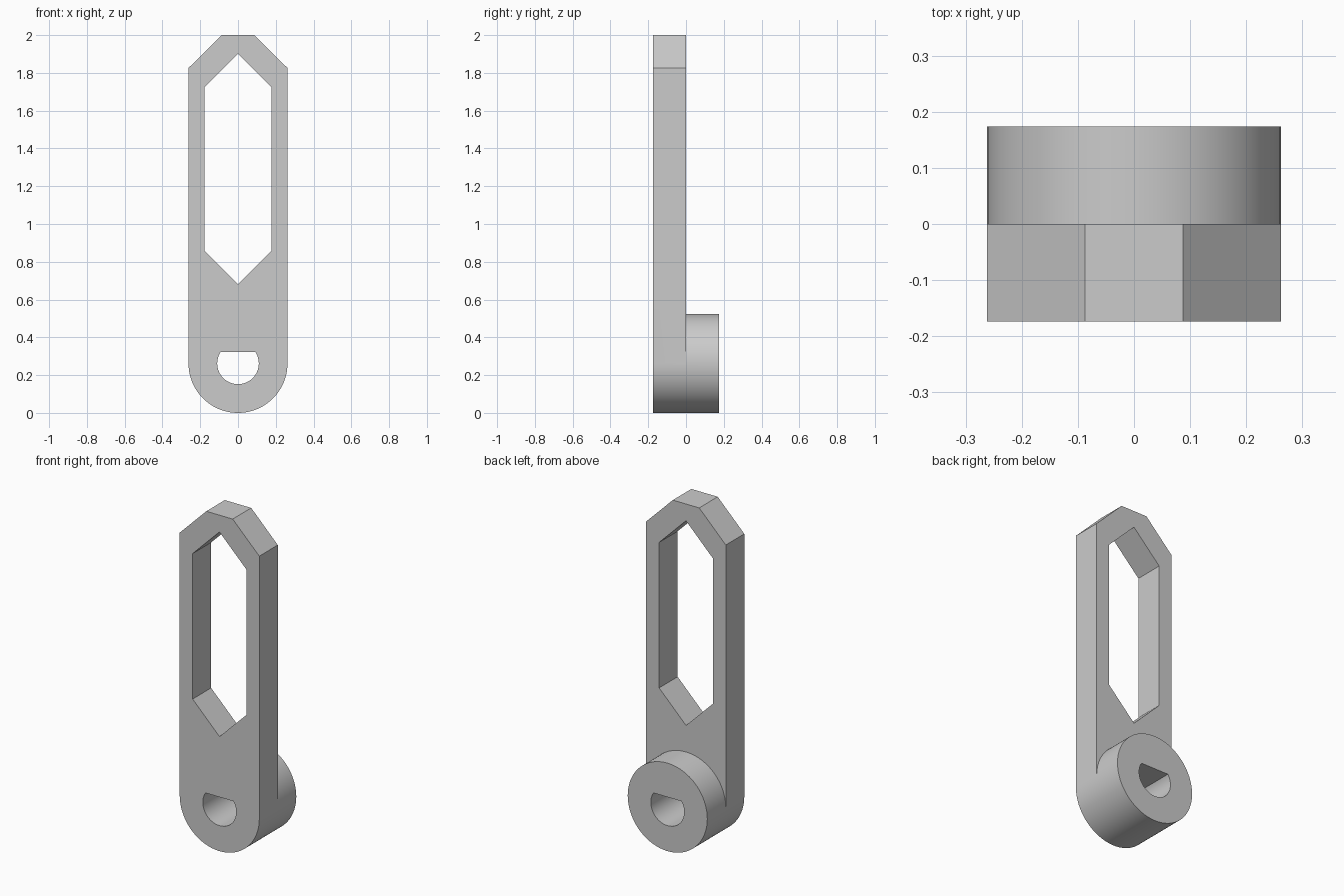
import bpy
import bmesh
from math import pi, cos, sin, asin, radians

old = bpy.data.objects.get("Cube")
if old:
    bpy.data.objects.remove(old, do_unlink=True)

R = 0.262        # rounded end and boss radius, also its centre height
DEPTH = 0.174    # thickness of the plate and of the boss
BORE = 0.11      # shaft hole radius
FLAT = 0.06      # height of the shaft flat above the hole centre


def arc(radius, start, end, steps):
    """Points (x, z) along an arc about the boss centre."""
    angles = [start + (end - start) * i / steps for i in range(steps + 1)]
    return [(radius * cos(a), R + radius * sin(a)) for a in angles]


# Profiles in the x-z plane
lower_arc = arc(R, pi, 2 * pi, 48)
upper_arc = arc(R, pi, 0, 48)
shoulders = [(R, 1.826), (0.087, 2.0), (-0.087, 2.0), (-R, 1.826)]
outline = lower_arc + shoulders
plate_back = upper_arc + shoulders
disc = lower_arc + upper_arc[::-1][1:-1]
slot = [(0, 1.9), (-0.177, 1.724), (-0.177, 0.858),
        (0, 0.682), (0.177, 0.858), (0.177, 1.724)]
flat_angle = asin(FLAT / BORE)
d_hole = arc(BORE, pi - flat_angle, 2 * pi + flat_angle, 48)

bm = bmesh.new()


def ring(points, y):
    return [bm.verts.new((x, y, z)) for x, z in points]


def cap(loops, y):
    """Flat face bounded by the first loop, with the others as holes."""
    edges = []
    for points in loops:
        vs = ring(points, y)
        edges += [bm.edges.new((a, b)) for a, b in zip(vs, vs[1:] + vs[:1])]
    bmesh.ops.triangle_fill(bm, edges=edges, use_beauty=True)


def wall(points, y0, y1):
    """Side faces joining the same loop at two depths."""
    a, b = ring(points, y0), ring(points, y1)
    for i in range(len(a)):
        j = (i + 1) % len(a)
        bm.faces.new((a[i], a[j], b[j], b[i]))


# Slotted plate
cap([outline, slot, d_hole], -DEPTH)
cap([plate_back, slot], 0)
wall(outline, -DEPTH, 0)
wall(slot, -DEPTH, 0)
# Boss on the back and the shaft hole through both
wall(disc, 0, DEPTH)
cap([disc, d_hole], DEPTH)
wall(d_hole, -DEPTH, DEPTH)

bmesh.ops.remove_doubles(bm, verts=bm.verts[:], dist=0.0001)
bmesh.ops.recalc_face_normals(bm, faces=bm.faces[:])
mesh = bpy.data.meshes.new("slotted_lever")
bm.to_mesh(mesh)
bm.free()

# Plain grey material
grey = bpy.data.materials.new("light_grey")
grey.use_nodes = True
colour = (0.6, 0.6, 0.6, 1)
grey.diffuse_color = colour
grey.node_tree.nodes["Principled BSDF"].inputs["Base Color"].default_value = colour
mesh.materials.append(grey)

lever = bpy.data.objects.new("slotted_lever", mesh)
bpy.context.collection.objects.link(lever)
bpy.ops.object.select_all(action="DESELECT")
lever.select_set(True)
bpy.context.view_layer.objects.active = lever
bpy.ops.object.shade_smooth_by_angle(angle=radians(30))
